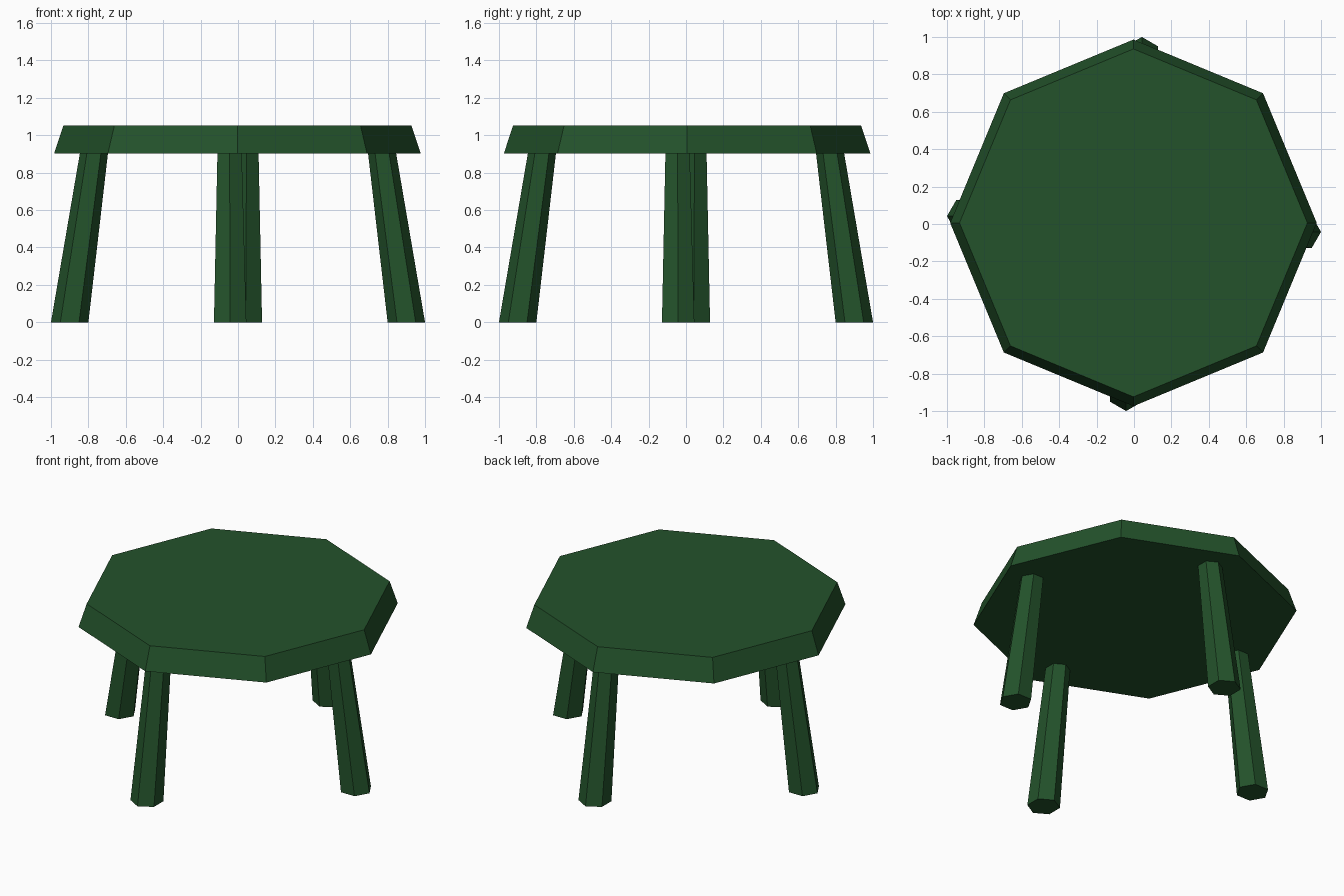
import bpy, bmesh
from math import pi
from mathutils import Matrix, Vector

if "Cube" in bpy.data.objects:
    bpy.data.objects.remove(bpy.data.objects["Cube"])

green = bpy.data.materials.new("dark_green")
green.diffuse_color = (0.017, 0.085, 0.024, 1)
green.use_nodes = True
green.node_tree.nodes["Principled BSDF"].inputs["Base Color"].default_value = green.diffuse_color


def tapered_prism(name, sides, r_low, r_high, low, high, turn=0):
    """Flat-sided prism running from centre point low to centre point high."""
    low, high = Vector(low), Vector(high)
    height = high.z - low.z
    bm = bmesh.new()
    bmesh.ops.create_cone(bm, cap_ends=True, segments=sides,
                          radius1=r_low, radius2=r_high, depth=height)
    for v in bm.verts:
        end = high if v.co.z > 0 else low
        v.co = Vector((v.co.x + end.x, v.co.y + end.y, end.z))
    bm.transform(Matrix.Rotation(turn, 4, 'Z'))
    mesh = bpy.data.meshes.new(name)
    bm.to_mesh(mesh)
    bm.free()
    mesh.materials.append(green)
    obj = bpy.data.objects.new(name, mesh)
    bpy.context.collection.objects.link(obj)
    return obj


# octagonal top with bevelled rim
tapered_prism("table_top", 8, 0.98, 0.93, (-0.003, 0.006, 0.902), (-0.003, 0.006, 1.053))

# four splayed hexagonal legs, pinwheel placed
for i, side in enumerate(("back", "left", "front", "right")):
    tapered_prism(side + "_leg", 6, 0.1, 0.075,
                  (0.042, 0.9, 0), (0.045, 0.77, 0.906), i * pi / 2)
